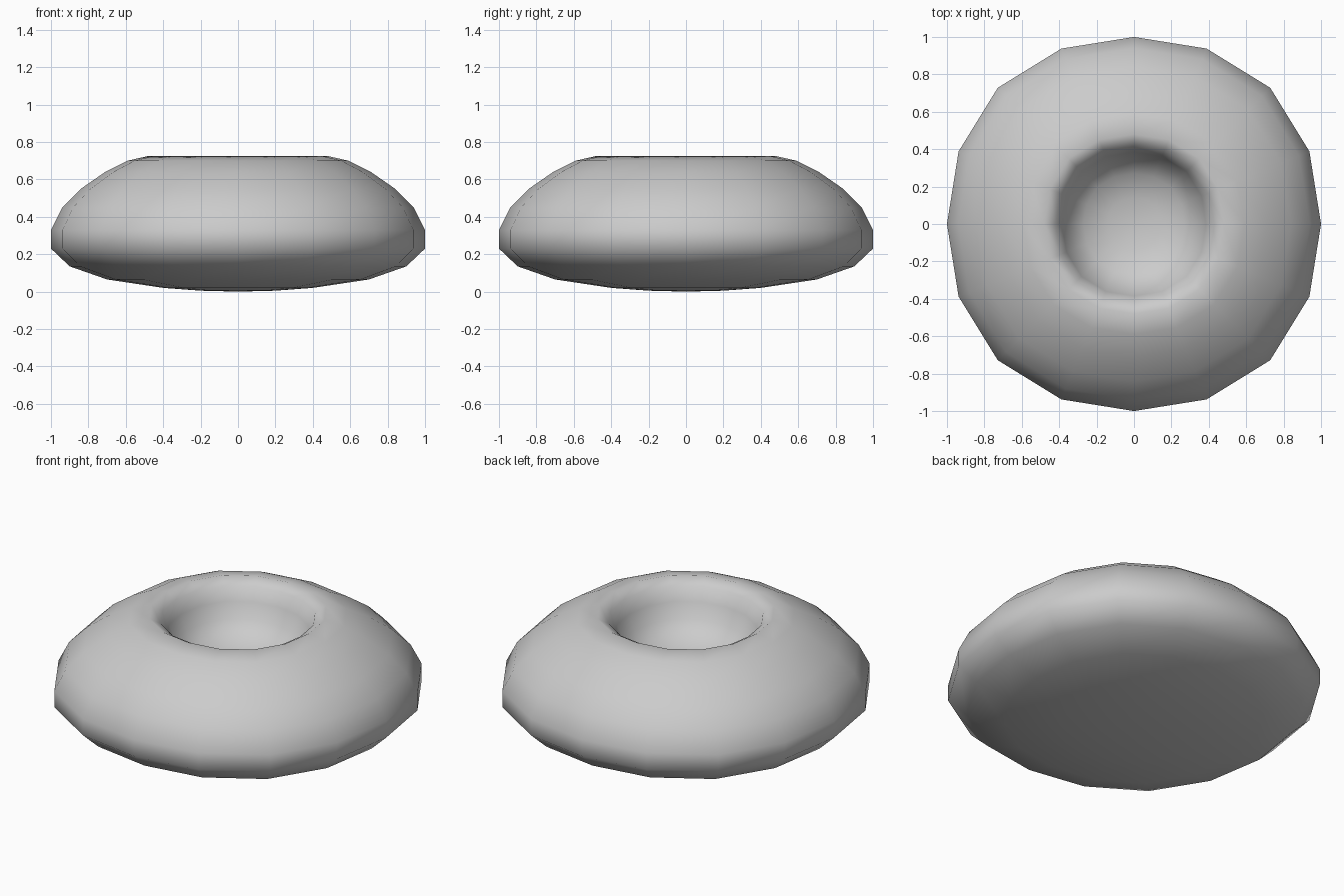
import bpy, bmesh
from math import cos, sin, pi

if "Cube" in bpy.data.objects:
    bpy.data.objects.remove(bpy.data.objects["Cube"])

SIDES = 16
# Half profile (radius, height): underside, bulging side, rim, inner bowl
PROFILE = [(0.2, 0.005), (0.4, 0.02), (0.7, 0.065), (0.9, 0.135), (1.0, 0.23),
           (1.0, 0.33), (0.94, 0.45), (0.84, 0.55), (0.71, 0.64), (0.59, 0.70),
           (0.48, 0.725), (0.42, 0.69), (0.385, 0.61), (0.345, 0.52),
           (0.27, 0.45), (0.14, 0.41)]

bm = bmesh.new()


def ring(r, z):
    verts = []
    for i in range(SIDES):
        a = 2 * pi * i / SIDES
        k = r * (1 + 0.03 * sin(2 * a) ** 2)  # slightly squared circle
        verts.append(bm.verts.new((k * cos(a), k * sin(a), z)))
    return verts


# Rounded ring body with a bowl in the top
rings = [ring(r, z) for r, z in PROFILE]
for lo, hi in zip(rings, rings[1:]):
    for i in range(SIDES):
        j = (i + 1) % SIDES
        bm.faces.new((lo[i], lo[j], hi[j], hi[i]))

# Close the underside and the bowl floor
for loop, z in ((rings[0], 0.0), (rings[-1], 0.40)):
    c = bm.verts.new((0, 0, z))
    for i in range(SIDES):
        bm.faces.new((loop[i], loop[(i + 1) % SIDES], c))

bmesh.ops.recalc_face_normals(bm, faces=bm.faces)
for f in bm.faces:
    f.smooth = True
mesh = bpy.data.meshes.new("dished_cushion")
bm.to_mesh(mesh)
bm.free()
bpy.context.collection.objects.link(bpy.data.objects.new("dished_cushion", mesh))
